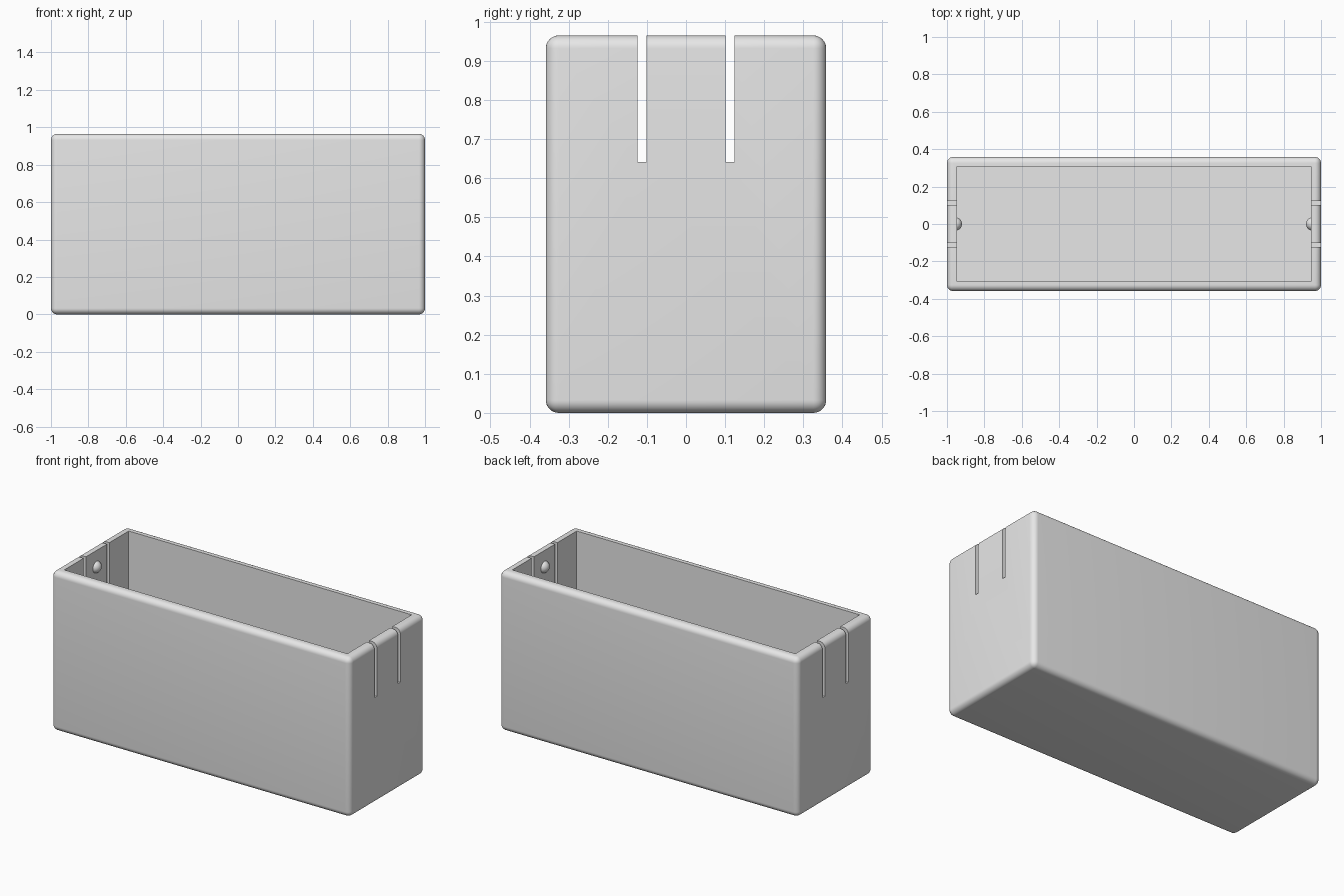
import bpy, math

cube = bpy.data.objects.get("Cube")
if cube:
    bpy.data.objects.remove(cube, do_unlink=True)

LENGTH, DEPTH, HEIGHT = 2.0, 0.717, 0.965
WALL, ROUND = 0.053, 0.033

grey = bpy.data.materials.new("light_grey")
grey.use_nodes = True
colour = (0.8, 0.8, 0.8, 1)
grey.diffuse_color = colour
grey.node_tree.nodes["Principled BSDF"].inputs["Base Color"].default_value = colour


def box(name, size, centre):
    bpy.ops.mesh.primitive_cube_add(size=1, location=centre)
    ob = bpy.context.object
    ob.name = name
    ob.scale = size
    bpy.ops.object.transform_apply(location=False, rotation=False, scale=True)
    ob.data.materials.append(grey)
    return ob


def apply(ob, mod):
    bpy.ops.object.select_all(action='DESELECT')
    ob.select_set(True)
    bpy.context.view_layer.objects.active = ob
    bpy.ops.object.modifier_apply(modifier=mod.name)


def cut(ob, cutter):
    mod = ob.modifiers.new("cut", 'BOOLEAN')
    mod.operation, mod.solver, mod.object = 'DIFFERENCE', 'EXACT', cutter
    apply(ob, mod)
    bpy.data.objects.remove(cutter, do_unlink=True)


# Rounded outer body
body = box("box_body", (LENGTH, DEPTH, HEIGHT), (0, 0, HEIGHT / 2))
bevel = body.modifiers.new("round", 'BEVEL')
bevel.width, bevel.segments = ROUND, 8
apply(body, bevel)

# Open cavity with sharp inner edges
cut(body, box("cavity", (LENGTH - 2 * WALL, DEPTH - 2 * WALL + 0.004, HEIGHT),
              (0, 0, WALL + HEIGHT / 2)))

# Pairs of slits through both end walls, leaving a flexible tab between
SLIT_FLOOR = 0.642
for y in (-0.112, 0.112):
    cut(body, box("slit", (LENGTH + 0.2, 0.023, 0.5), (0, y, SLIT_FLOOR + 0.25)))

bpy.ops.object.select_all(action='DESELECT')
body.select_set(True)
bpy.context.view_layer.objects.active = body
bpy.ops.object.shade_smooth_by_angle(angle=math.radians(30))

# Snap bumps inside the tabs
for side, sx in (("left", 1), ("right", -1)):
    bpy.ops.mesh.primitive_uv_sphere_add(segments=32, ring_count=16, radius=0.036,
                                         location=(sx * 0.956, 0, 0.865))
    bump = bpy.context.object
    bump.name = side + "_snap_bump"
    bump.data.materials.append(grey)
    bpy.ops.object.shade_smooth()
